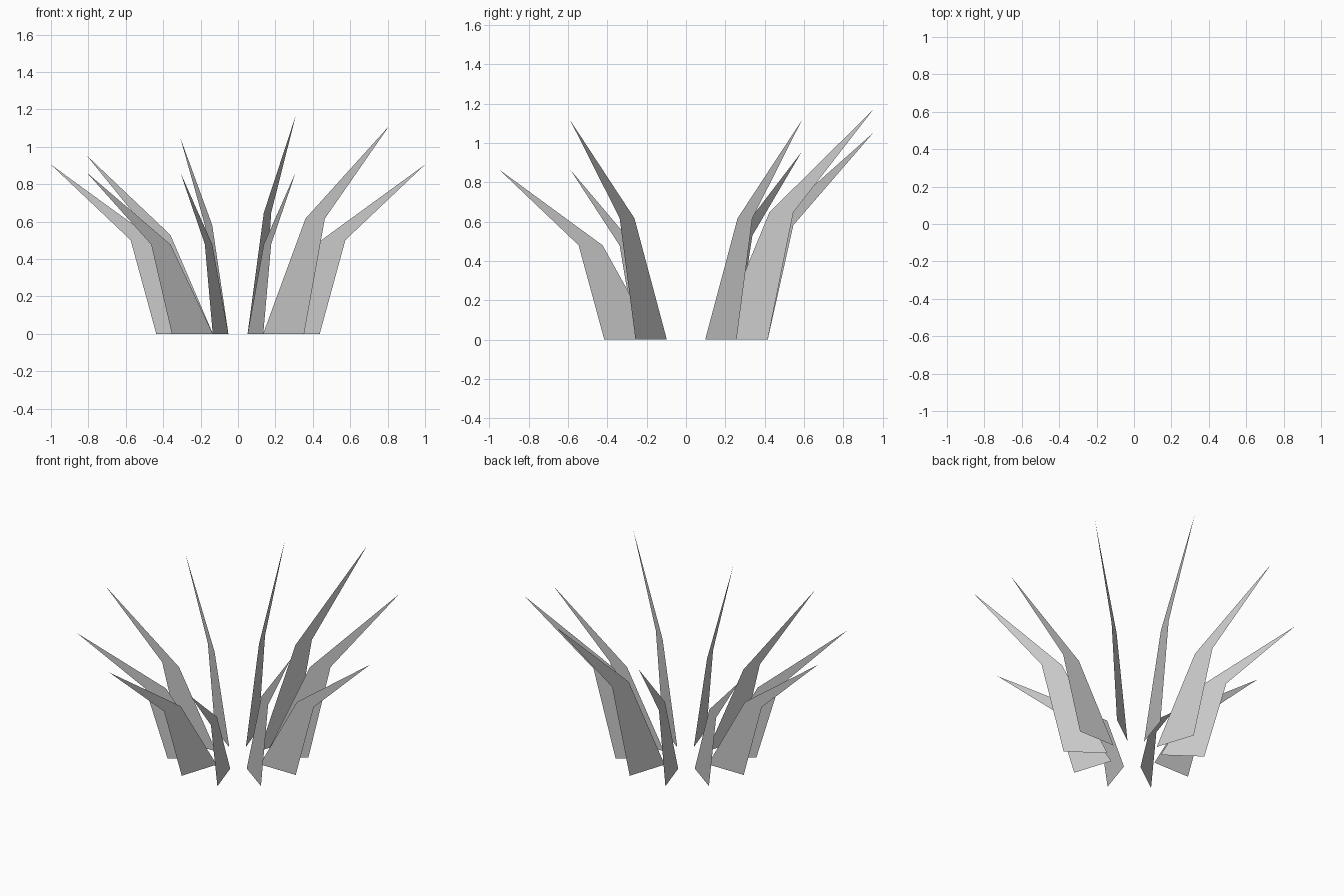
import bpy
from math import cos, sin, radians

if "Cube" in bpy.data.objects:
    bpy.data.objects.remove(bpy.data.objects["Cube"])

# Tip heights of the ten blades, every 36 degrees counter-clockwise from +x
TIP_HEIGHTS = [0.905, 1.113, 1.168, 1.05, 0.954, 0.905, 0.863, 0.865, 0.865, 1.113]

# Blade profile: (distance from centre, height as fraction of the tip)
PROFILE = [(0.166, 0), (0.437, 0), (0.574, 0.554), (0.446, 0.554), (1.0, 1.0)]
FACES = [(0, 1, 2, 3), (3, 2, 4)]


def grass_blade(index, height):
    """Flat bent blade standing in a radial plane."""
    a = radians(36 * index)
    verts = [(r * cos(a), r * sin(a), t * height) for r, t in PROFILE]
    mesh = bpy.data.meshes.new("grass_blade")
    mesh.from_pydata(verts, [], FACES)
    obj = bpy.data.objects.new(f"grass_blade_{index + 1}", mesh)
    bpy.context.collection.objects.link(obj)


# Ring of blades leaning outward
for i, h in enumerate(TIP_HEIGHTS):
    grass_blade(i, h)
